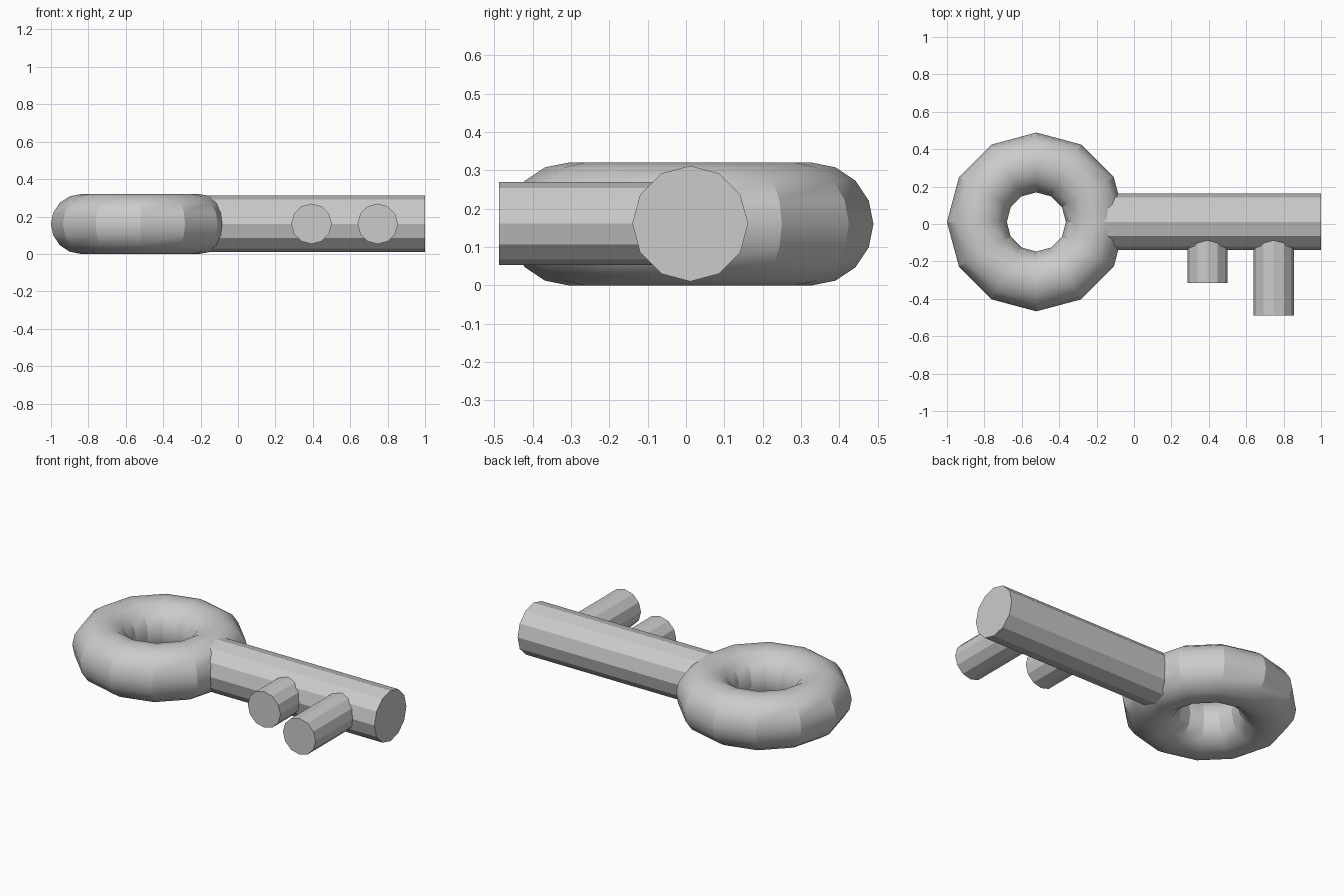
import bpy
from math import pi, radians

if "Cube" in bpy.data.objects:
    bpy.data.objects.remove(bpy.data.objects["Cube"])

CY, CZ = 0.011, 0.16  # shared centre line of the key


def rod(name, radius, start, end, rotation):
    """Flat-shaded 12-sided rod between two points."""
    length = sum((b - a) ** 2 for a, b in zip(start, end)) ** 0.5
    middle = [(a + b) / 2 for a, b in zip(start, end)]
    bpy.ops.mesh.primitive_cylinder_add(vertices=12, radius=radius, depth=length,
                                        location=middle, rotation=rotation)
    bpy.context.object.name = name


# Ring-shaped handle
bpy.ops.mesh.primitive_torus_add(major_segments=12, minor_segments=16,
                                 major_radius=0.318, minor_radius=0.16,
                                 location=(-0.522, CY, CZ))
bpy.context.object.name = "key_handle"
bpy.ops.object.shade_smooth_by_angle(angle=radians(25))

# Shaft running from inside the ring to the tip
rod("key_shaft", 0.151, (-0.2, CY, CZ + 0.001), (1.0, CY, CZ + 0.001), (0, pi / 2, 0))

# Two teeth of different length
for name, x, end_y in (("short_tooth", 0.393, -0.315), ("long_tooth", 0.747, -0.488)):
    rod(name, 0.108, (x, 0.0, CZ + 0.001), (x, end_y, CZ + 0.001), (pi / 2, 0, 0))
